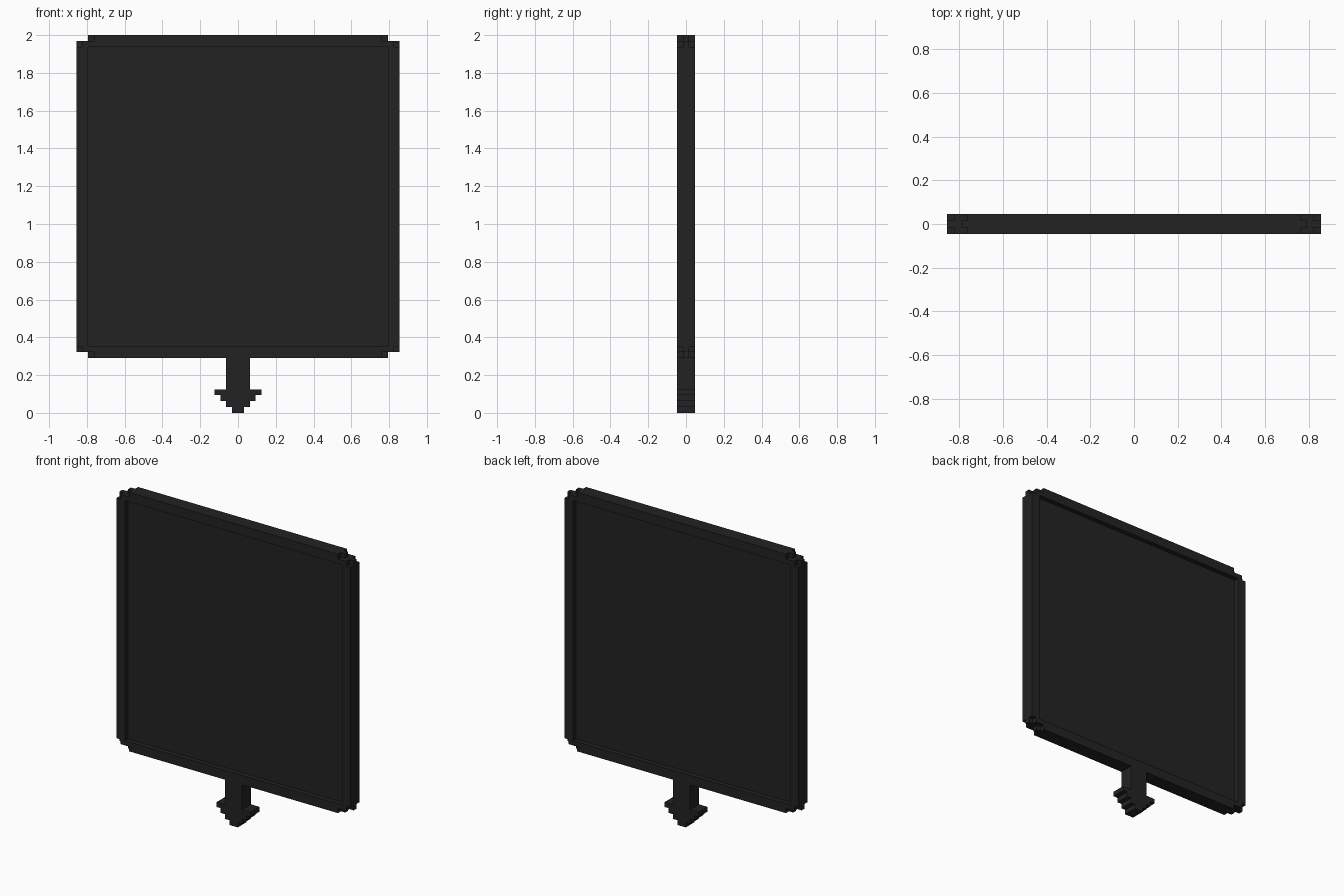
import bpy
import bmesh

if "Cube" in bpy.data.objects:
    bpy.data.objects.remove(bpy.data.objects["Cube"], do_unlink=True)

U = 0.0311                 # one block
W = 0.856                  # half width of the board
Z0, Z1 = 0.29, 2.0         # bottom and top of the board
T = 1.5 * U                # half thickness
ZC = (Z0 + Z1) / 2
H = (Z1 - Z0) / 2

mat = bpy.data.materials.new("charcoal")
mat.use_nodes = True
COLOR = (0.0165, 0.0165, 0.0165, 1)
mat.diffuse_color = COLOR
bsdf = mat.node_tree.nodes["Principled BSDF"]
bsdf.inputs["Base Color"].default_value = COLOR
bsdf.inputs["Roughness"].default_value = 0.9


def finish(name, bm):
    bmesh.ops.recalc_face_normals(bm, faces=bm.faces)
    me = bpy.data.meshes.new(name)
    bm.to_mesh(me)
    bm.free()
    me.materials.append(mat)
    ob = bpy.data.objects.new(name, me)
    bpy.context.collection.objects.link(ob)
    return ob


def prism(bm, outline, y0, y1):
    """Extrude an x-z outline from y0 to y1."""
    face = bm.faces.new([bm.verts.new((x, y0, z)) for x, z in outline])
    geom = bmesh.ops.extrude_face_region(bm, geom=[face])["geom"]
    verts = [v for v in geom if isinstance(v, bmesh.types.BMVert)]
    bmesh.ops.translate(bm, verts=verts, vec=(0, y1 - y0, 0))


def rail(name, side, vertical):
    """Two-block-wide rail whose outer row has a stepped end tongue."""
    depth = W if vertical else H
    length = H if vertical else W

    def layer(end):
        # (along, out) profile: outer row is set back from the inner row
        inner = length - U if not vertical else length - 2 * U
        o2, o1, o0 = depth, depth - U, depth - 2 * U
        pts = [(-end, o2), (end, o2), (end, o1), (inner, o1),
               (inner, o0), (-inner, o0), (-inner, o1), (-end, o1)]
        if vertical:
            return [(side * o, ZC + a) for a, o in pts]
        return [(a, ZC + side * o) for a, o in pts]

    bm = bmesh.new()
    tongue = length - U if vertical else length - 2 * U
    cheek = tongue - U
    third = T / 3
    prism(bm, layer(cheek), -T, -third)
    prism(bm, layer(tongue), -third, third)
    prism(bm, layer(cheek), third, T)
    return finish(name, bm)


# Frame around the board
rail("left_rail", 1, True)
rail("right_rail", -1, True)
rail("top_rail", 1, False)
rail("bottom_rail", -1, False)

# Recessed board panel
bm = bmesh.new()
px, pz = W - 2 * U, H - 2 * U
prism(bm, [(-px, ZC - pz), (px, ZC - pz), (px, ZC + pz), (-px, ZC + pz)],
      -U / 2, U / 2)
finish("board_panel", bm)

# Stem with a stepped arrowhead pointing down
half = [(0.0625, Z0)]
for step in range(4, 0, -1):
    w = step * 0.0312
    half += [(0.0625, 0.125)] if step == 4 else []
    half += [(w, step * 0.0312), (w, (step - 1) * 0.0312)]
bm = bmesh.new()
prism(bm, half + [(-x, z) for x, z in reversed(half)], -T, T)
finish("pointer_arrow", bm)
